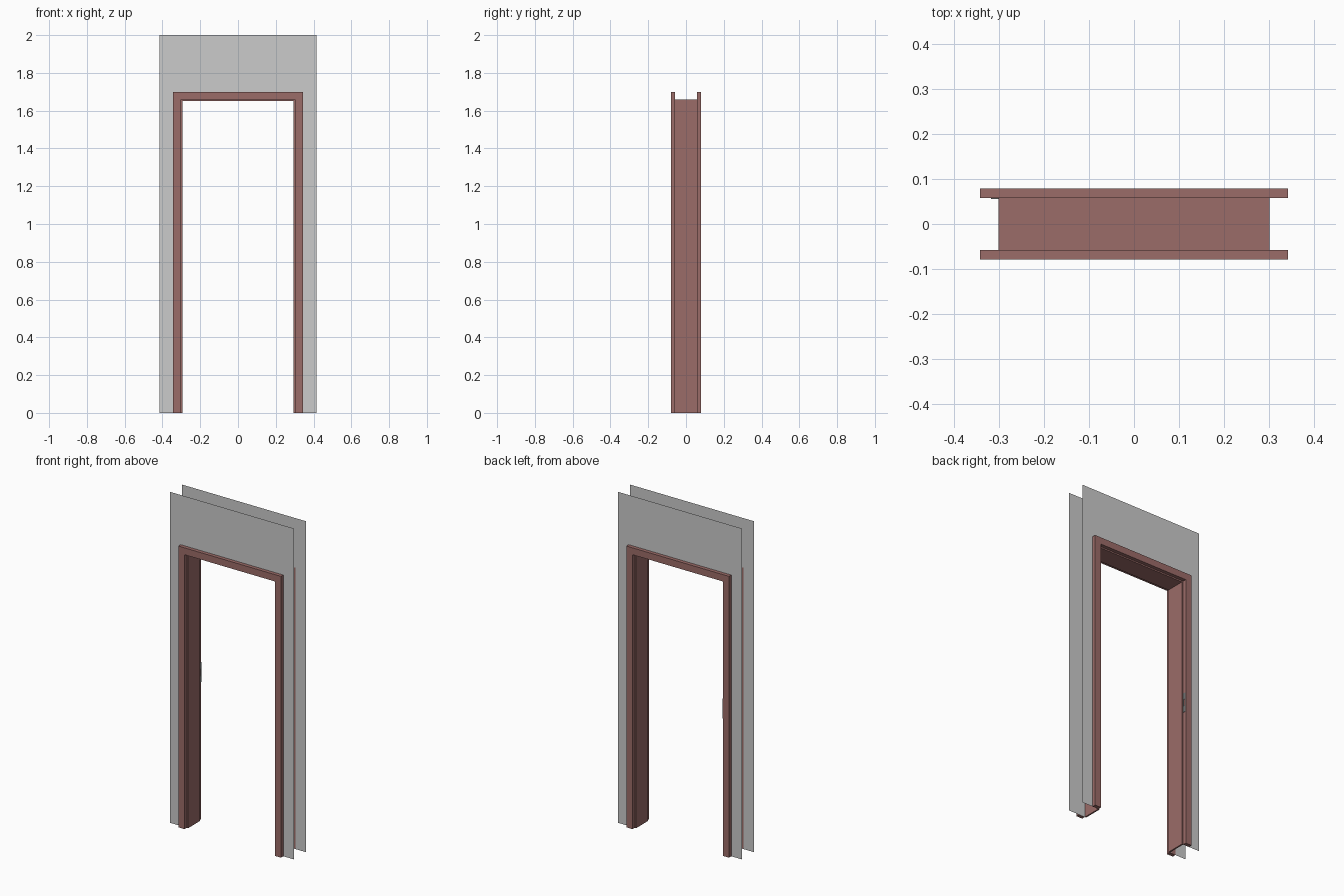
import bpy

if "Cube" in bpy.data.objects:
    bpy.data.objects.remove(bpy.data.objects["Cube"])

WALL_Y, FACE_Y = 0.0575, 0.0795   # wall sheets and outer faces of the casings

wood = bpy.data.materials.new("painted_wood")
wood.diffuse_color = (0.33, 0.15, 0.14, 1)
wood.use_nodes = True
wood.node_tree.nodes["Principled BSDF"].inputs["Base Color"].default_value = wood.diffuse_color
metal = bpy.data.materials.new("dark_metal")
metal.diffuse_color = (0.16, 0.17, 0.17, 1)
metal.use_nodes = True
metal.node_tree.nodes["Principled BSDF"].inputs["Base Color"].default_value = metal.diffuse_color


def arch(name, out_x, out_z, in_x, in_z, y0, y1, mat=None):
    """Door-shaped surround, a flat sheet when y0 == y1."""
    outline = [(-out_x, 0), (-in_x, 0), (-in_x, in_z), (in_x, in_z),
               (in_x, 0), (out_x, 0), (out_x, out_z), (-out_x, out_z)]
    n = len(outline)
    verts = [(x, y0, z) for x, z in outline]
    faces = [tuple(range(n))]
    if y1 != y0:
        verts += [(x, y1, z) for x, z in outline]
        faces.append(tuple(range(2 * n - 1, n - 1, -1)))
        faces += [(i, i + n, (i + 1) % n + n, (i + 1) % n) for i in range(n)]
    return add(name, verts, faces, mat)


def box(name, x, y, z, mat):
    verts = [(a, b, c) for a in x for b in y for c in z]
    faces = [(0, 1, 3, 2), (4, 6, 7, 5), (0, 4, 5, 1),
             (2, 3, 7, 6), (0, 2, 6, 4), (1, 5, 7, 3)]
    return add(name, verts, faces, mat)


def add(name, verts, faces, mat):
    mesh = bpy.data.meshes.new(name)
    mesh.from_pydata(verts, [], faces)
    if mat:
        mesh.materials.append(mat)
    ob = bpy.data.objects.new(name, mesh)
    bpy.context.collection.objects.link(ob)
    return ob


# Wall sheets and casings on both sides
for side, s in (("front", -1), ("back", 1)):
    arch(side + "_wall", 0.415, 2.0, 0.302, 1.6585, s * WALL_Y, s * WALL_Y)
    y0, y1 = sorted((s * WALL_Y, s * FACE_Y))
    arch(side + "_casing", 0.343, 1.70, 0.302, 1.6585, y0, y1, wood)

# Jamb lining between the two casings
arch("jamb", 0.302, 1.6585, 0.293, 1.65, -WALL_Y, WALL_Y, wood)

# Strike plate on the left casing: two ends, two rails around the latch hole
X = (-0.302, -0.3005)
box("strike_plate_top", X, (0.059, 0.0785), (0.91, 0.95), metal)
box("strike_plate_bottom", X, (0.059, 0.0785), (0.83, 0.87), metal)
box("strike_plate_inner_rail", X, (0.059, 0.063), (0.87, 0.91), metal)
box("strike_plate_outer_rail", X, (0.0745, 0.0785), (0.87, 0.91), metal)
# Lip of the latch pocket tucked behind the casing
box("latch_pocket", (-0.318, -0.302), (0.0555, 0.0575), (0.86, 0.92), metal)

# Consistent outward normals on the closed parts
import bmesh
for ob in bpy.context.collection.objects:
    if not ob.name.endswith("_wall"):
        bm = bmesh.new()
        bm.from_mesh(ob.data)
        bmesh.ops.recalc_face_normals(bm, faces=bm.faces)
        bm.to_mesh(ob.data)
        bm.free()
